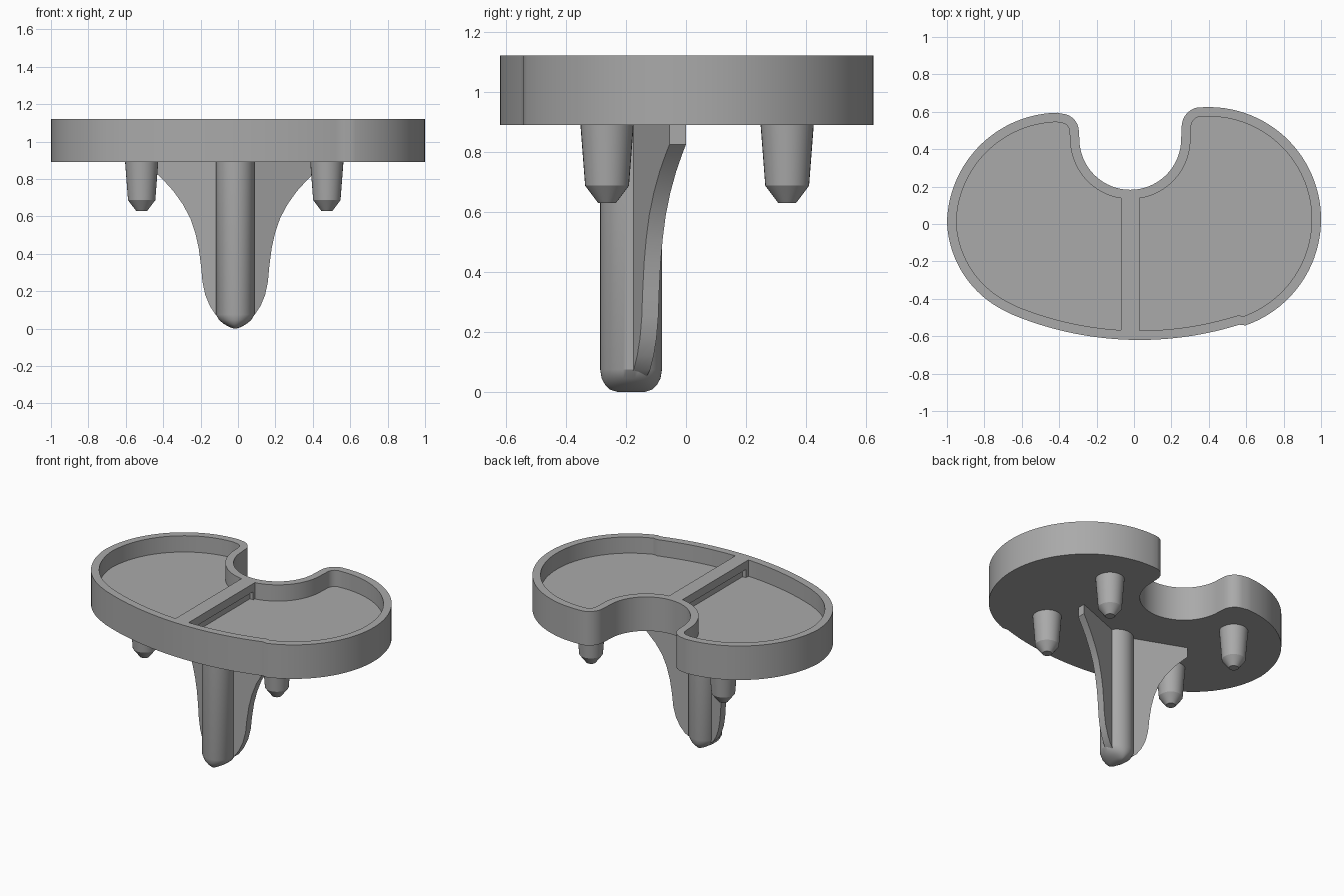
import bpy, bmesh
from math import cos, sin, radians, pi

cube = bpy.data.objects.get("Cube")
if cube:
    bpy.data.objects.remove(cube, do_unlink=True)

grey = bpy.data.materials.new("brushed grey metal")
grey.use_nodes = True
grey.diffuse_color = (0.4, 0.4, 0.4, 1)
grey.node_tree.nodes["Principled BSDF"].inputs["Base Color"].default_value = (0.4, 0.4, 0.4, 1)

TOP, FLOOR, BASE = 1.12, 1.01, 0.89
MID = -0.015           # centre line of the keel


def make(name, rings):
    """Skin a stack of equal-length point rings and cap both ends."""
    bm = bmesh.new()
    loops = [[bm.verts.new(p) for p in ring] for ring in rings]
    n = len(loops[0])
    for a, b in zip(loops, loops[1:]):
        for i in range(n):
            j = (i + 1) % n
            bm.faces.new((a[i], a[j], b[j], b[i]))
    bm.faces.new(loops[0][::-1])
    bm.faces.new(loops[-1])
    bmesh.ops.recalc_face_normals(bm, faces=bm.faces)
    me = bpy.data.meshes.new(name)
    bm.to_mesh(me)
    bm.free()
    ob = bpy.data.objects.new(name, me)
    bpy.context.collection.objects.link(ob)
    me.materials.append(grey)
    return ob


def prism(name, outline, z0, z1):
    return make(name, [[(x, y, z) for x, y in outline] for z in (z0, z1)])


def arc(cx, cy, r, a0, a1, steps):
    angles = [radians(a0 + (a1 - a0) * i / steps) for i in range(steps + 1)]
    return [(cx + r * cos(a), cy + r * sin(a)) for a in angles]


def inset(points, d):
    """Offset a counter-clockwise outline inwards."""
    out = []
    for i, (x, y) in enumerate(points):
        px, py = points[i - 1]
        qx, qy = points[(i + 1) % len(points)]
        tx, ty = qx - px, qy - py
        length = (tx * tx + ty * ty) ** 0.5
        out.append((x - ty / length * d, y + tx / length * d))
    return out


def half(points, limit, side):
    """Keep the part of an outline on one side of x = limit."""
    inside = [side * (x - limit) > 0 for x, y in points]
    start = next(i for i in range(len(points)) if inside[i] and not inside[i - 1])
    turned = points[start:] + points[:start]
    kept = [p for p in turned if side * (p[0] - limit) > 0.004]
    return kept + [(limit, kept[-1][1]), (limit, kept[0][1])]


def cut(target, cutter):
    cutter.hide_render = True
    mod = target.modifiers.new("cut", "BOOLEAN")
    mod.object = cutter
    mod.solver = "EXACT"
    bpy.context.view_layer.objects.active = target
    bpy.ops.object.modifier_apply(modifier=mod.name)
    bpy.data.objects.remove(cutter, do_unlink=True)


# Kidney-shaped tray outline, counter-clockwise
outline = (arc(0.40, 0.025, 0.60, -71, 92, 48)             # left lobe
           + arc(0.36, 0.52, 0.105, 102, 178, 10)          # left notch corner
           + arc(-0.02, 0.455, 0.272, 0, -180, 48)         # rear notch
           + arc(-0.39, 0.495, 0.095, 4, 88, 10)           # right notch corner
           + arc(-0.40, -0.005, 0.60, 91, 176, 28)         # right lobe, rear
           + arc(-0.45, 0.03, 0.55, 181, 246, 22)          # right lobe, front
           + arc(0.03, 1.16, 1.78, -112.5, -72.6, 28))     # front edge
tray = prism("tray", outline, BASE, TOP)

# Two pockets leave a raised rim and a divider, undercut along its sides
inner = inset(outline, 0.05)
for limit, side in ((0.03, 1), (-0.07, -1)):
    cut(tray, prism("pocket_cutter", half(inner, limit, side), FLOOR, TOP + 0.1))
    x0, x1 = sorted((limit - side * 0.025, limit + side * 0.02))
    slot = [(x0, -0.54), (x1, -0.54), (x1, 0.12), (x0, 0.12)]
    cut(tray, prism("undercut_cutter", slot, FLOOR, FLOOR + 0.055))


def ring(cx, cy, rx, ry, z, n=48):
    return [(cx + rx * cos(2 * pi * i / n), cy + ry * sin(2 * pi * i / n), z) for i in range(n)]


# Central stem with a ridge-like rounded tip
tip = ((0.006, 0.045, 0), (0.03, 0.07, 0.008), (0.06, 0.087, 0.025),
       (0.085, 0.098, 0.045), (0.103, 0.103, 0.075), (0.103, 0.103, BASE + 0.02))
stem = make("keel_stem", [ring(MID, -0.183, rx, ry, z) for rx, ry, z in tip])

# Swept-back fins on both sides of the stem
curve = ((0.04, 0.03), (0.08, 0.055), (0.105, 0.075), (0.135, 0.12), (0.16, 0.18),
         (0.175, 0.25), (0.182, 0.33), (0.195, 0.43), (0.213, 0.51), (0.24, 0.59),
         (0.28, 0.665), (0.33, 0.735), (0.38, 0.79), (0.415, 0.825))
profile = curve + ((0.415, BASE + 0.02), (0.04, BASE + 0.02))
parts = [tray, stem]
for side, name in ((1, "left_fin"), (-1, "right_fin")):
    parts.append(make(name, [[(MID + side * u, -0.175 + 0.385 * (u - 0.103) + t, z)
                              for u, z in profile] for t in (0, 0.055)]))

# Four tapered pegs
for x, side in ((0.475, "left"), (-0.515, "right")):
    for y, end in ((-0.263, "front"), (0.337, "rear")):
        parts.append(make(f"{end}_{side}_peg", [ring(x, y, r, r, z, 32) for r, z in
                          ((0.03, 0.63), (0.073, 0.687), (0.089, BASE + 0.005))]))

# Smooth round walls, keep edges crisp
for ob in parts:
    bpy.ops.object.select_all(action="DESELECT")
    ob.select_set(True)
    bpy.context.view_layer.objects.active = ob
    bpy.ops.object.shade_smooth_by_angle(angle=radians(30))
